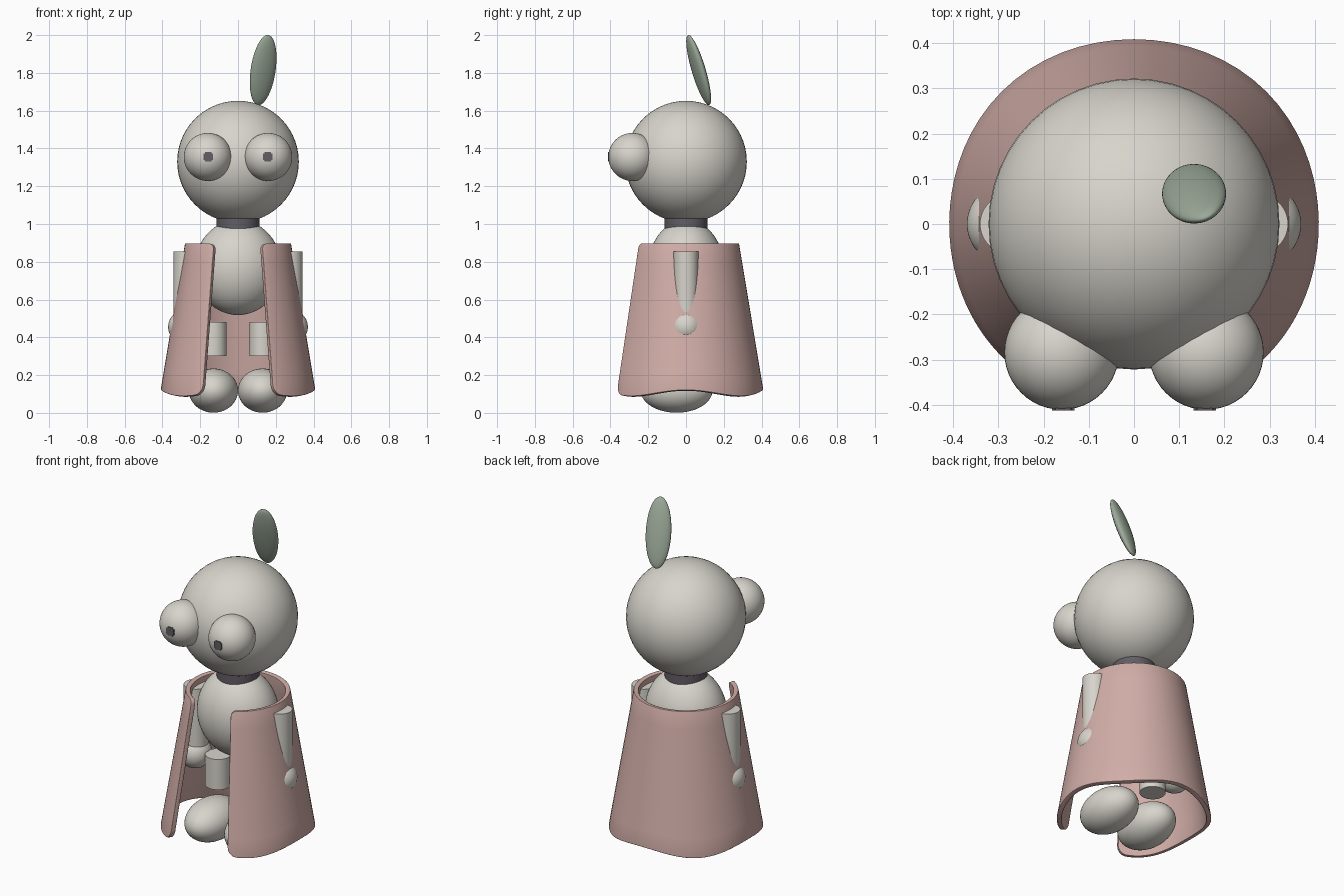
import bpy, bmesh, math
from mathutils import Vector, Matrix

if "Cube" in bpy.data.objects:
    bpy.data.objects.remove(bpy.data.objects["Cube"])


def material(name, rgb):
    mat = bpy.data.materials.new(name)
    mat.use_nodes = True
    mat.diffuse_color = (*rgb, 1)
    mat.node_tree.nodes["Principled BSDF"].inputs["Base Color"].default_value = (*rgb, 1)
    return mat


CREAM = material("warm_cream", (0.68, 0.66, 0.60))
PINK = material("dusty_pink", (0.64, 0.42, 0.39))
GREEN = material("sage_green", (0.33, 0.40, 0.32))
DARK = material("dark_grey", (0.12, 0.11, 0.13))


def finish(name, bm, mat, sharp=40):
    bmesh.ops.recalc_face_normals(bm, faces=bm.faces)
    mesh = bpy.data.meshes.new(name)
    bm.to_mesh(mesh)
    bm.free()
    mesh.materials.append(mat)
    obj = bpy.data.objects.new(name, mesh)
    bpy.context.collection.objects.link(obj)
    bpy.ops.object.select_all(action="DESELECT")
    obj.select_set(True)
    bpy.context.view_layer.objects.active = obj
    bpy.ops.object.shade_smooth_by_angle(angle=math.radians(sharp))
    return obj


def ellipsoid(name, centre, radii, mat, turn=Matrix()):
    bm = bmesh.new()
    place = Matrix.Translation(centre) @ turn @ Matrix.Diagonal((*radii, 1))
    bmesh.ops.create_uvsphere(bm, u_segments=48, v_segments=28, radius=1, matrix=place)
    return finish(name, bm, mat)


def cylinder(name, x, low, high, radius, mat):
    bm = bmesh.new()
    bmesh.ops.create_cone(bm, cap_ends=True, segments=48, radius1=radius, radius2=radius,
                          depth=high - low, matrix=Matrix.Translation((x, 0, (low + high) / 2)))
    return finish(name, bm, mat)


# Head, neck and body
ellipsoid("head", (0, 0, 1.33), (0.322, 0.322, 0.322), CREAM)
cylinder("neck", 0, 0.97, 1.04, 0.115, DARK)
ellipsoid("body", (0, 0, 0.77), (0.23, 0.2, 0.252), CREAM)

# Paired parts
for side, s in (("left", 1), ("right", -1)):
    ellipsoid(side + "_eye", (s * 0.16, -0.284, 1.355), (0.127, 0.127, 0.127), CREAM)
    bm = bmesh.new()
    bmesh.ops.create_cube(bm, size=1, matrix=Matrix.Translation((s * 0.157, -0.408, 1.355))
                          @ Matrix.Diagonal((0.05, 0.009, 0.05, 1)))
    upright = [e for e in bm.edges if abs(e.verts[0].co.y - e.verts[1].co.y) > 0.005]
    bmesh.ops.bevel(bm, geom=upright, offset=0.008, segments=3, affect="EDGES")
    finish(side + "_pupil", bm, DARK)
    cylinder(side + "_arm", s * 0.275, 0.5, 0.855, 0.066, CREAM)
    ellipsoid(side + "_hand", (s * 0.28, 0, 0.455), (0.09, 0.09, 0.09), CREAM)
    cylinder(side + "_leg", s * 0.13, 0.3, 0.48, 0.07, CREAM)
    ellipsoid(side + "_foot", (s * 0.13, -0.05, 0.118), (0.13, 0.19, 0.117), CREAM)

# Leaf leaning forward and to the side
axis = Vector((0.13, -0.28, 0.95)).normalized()
across = Vector((math.cos(0.36), math.sin(0.36), 0))
across = (across - axis * across.dot(axis)).normalized()
turn = Matrix((across, axis.cross(across), axis)).transposed().to_4x4()
ellipsoid("leaf", (0.133, 0.067, 1.815), (0.07, 0.03, 0.195), GREEN, turn)

# Cape: open flared shell with rounded front corners and a wavy hem
OPEN, COLUMNS, ROWS = math.radians(27), 96, 8


def corner(distance, radius):
    gap = max(0, radius - distance)
    return radius - math.sqrt(radius * radius - gap * gap)


bm = bmesh.new()
grid = []
for i in range(COLUMNS + 1):
    t = i / COLUMNS
    t -= 0.8 * math.sin(2 * math.pi * t) / (2 * math.pi)
    angle = OPEN + t * 2 * (math.pi - OPEN)
    from_edge = min(t, 1 - t) * 2 * (math.pi - OPEN)
    low = 0.105 + 0.016 * math.cos(4 * angle) + corner(from_edge * 0.41, 0.05)
    high = 0.897 - corner(from_edge * 0.28, 0.03)
    column = []
    for j in range(ROWS + 1):
        z = low + (high - low) * j / ROWS
        r = 0.413 - 0.133 * (z - 0.1) / 0.8
        column.append(bm.verts.new((r * math.sin(angle), -r * math.cos(angle), z)))
    grid.append(column)
for a, b in zip(grid, grid[1:]):
    for j in range(ROWS):
        bm.faces.new((a[j], b[j], b[j + 1], a[j + 1]))
cape = finish("cape", bm, PINK)
# Thicken inwards, whichever way the open shell's normals settled
face = cape.data.polygons[0]
outward = face.normal.x * face.center.x + face.normal.y * face.center.y > 0
thick = cape.modifiers.new("thickness", "SOLIDIFY")
thick.thickness = 0.026
thick.offset = -1 if outward else 1
soft = cape.modifiers.new("soft_rim", "BEVEL")
soft.width = 0.009
soft.segments = 3
soft.limit_method = "ANGLE"
soft.angle_limit = math.radians(50)
